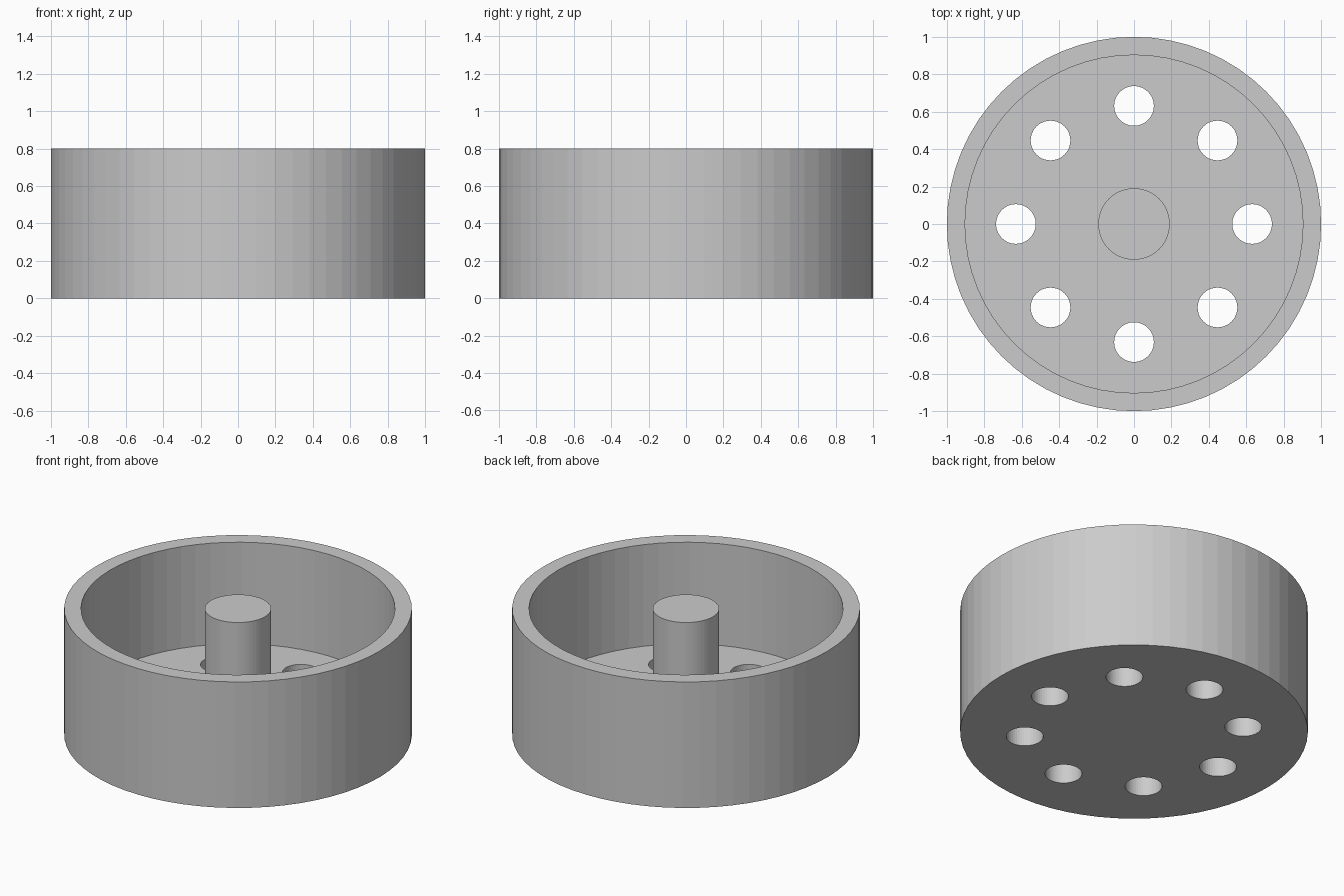
import bpy, bmesh, math
from math import cos, sin, pi

if "Cube" in bpy.data.objects:
    bpy.data.objects.remove(bpy.data.objects["Cube"])

SIDES = 64
R_OUT, R_IN, R_POST = 1.0, 0.903, 0.191
HEIGHT, FLOOR = 0.8, 0.155
HOLES, HOLE_RING, HOLE_R = 8, 0.631, 0.106


def add_object(name, bm):
    bmesh.ops.recalc_face_normals(bm, faces=bm.faces)
    mesh = bpy.data.meshes.new(name)
    bm.to_mesh(mesh)
    bm.free()
    obj = bpy.data.objects.new(name, mesh)
    bpy.context.collection.objects.link(obj)
    return obj


def lathe(name, profile, sides):
    """Turn an (r, z) profile round z, closing both ends with flat caps."""
    bm = bmesh.new()
    rings = [[bm.verts.new((r * cos(2 * pi * i / sides), r * sin(2 * pi * i / sides), z))
              for i in range(sides)] for r, z in profile]
    for a, b in zip(rings, rings[1:]):
        for i in range(sides):
            j = (i + 1) % sides
            bm.faces.new((a[i], a[j], b[j], b[i]))
    bm.faces.new(rings[0])
    bm.faces.new(rings[-1])
    return add_object(name, bm)


# Round cup with outer wall, rim, floor and centre post in one solid
cup = lathe("cup_with_centre_post", [
    (R_OUT, 0), (R_OUT, HEIGHT), (R_IN, HEIGHT), (R_IN, FLOOR),
    (R_POST, FLOOR), (R_POST, HEIGHT)], SIDES)

# Ring of drain holes through the floor
for k in range(HOLES):
    a = 2 * pi * k / HOLES
    cutter = lathe("hole_cutter", [(HOLE_R, -0.1), (HOLE_R, FLOOR + 0.1)], 48)
    cutter.location = (HOLE_RING * cos(a), HOLE_RING * sin(a), 0)
    cutter.hide_render = True
    mod = cup.modifiers.new("drain_hole", 'BOOLEAN')
    mod.operation = 'DIFFERENCE'
    mod.solver = 'EXACT'
    mod.object = cutter
    bpy.context.view_layer.objects.active = cup
    bpy.ops.object.modifier_apply(modifier=mod.name)
    bpy.data.objects.remove(cutter)
